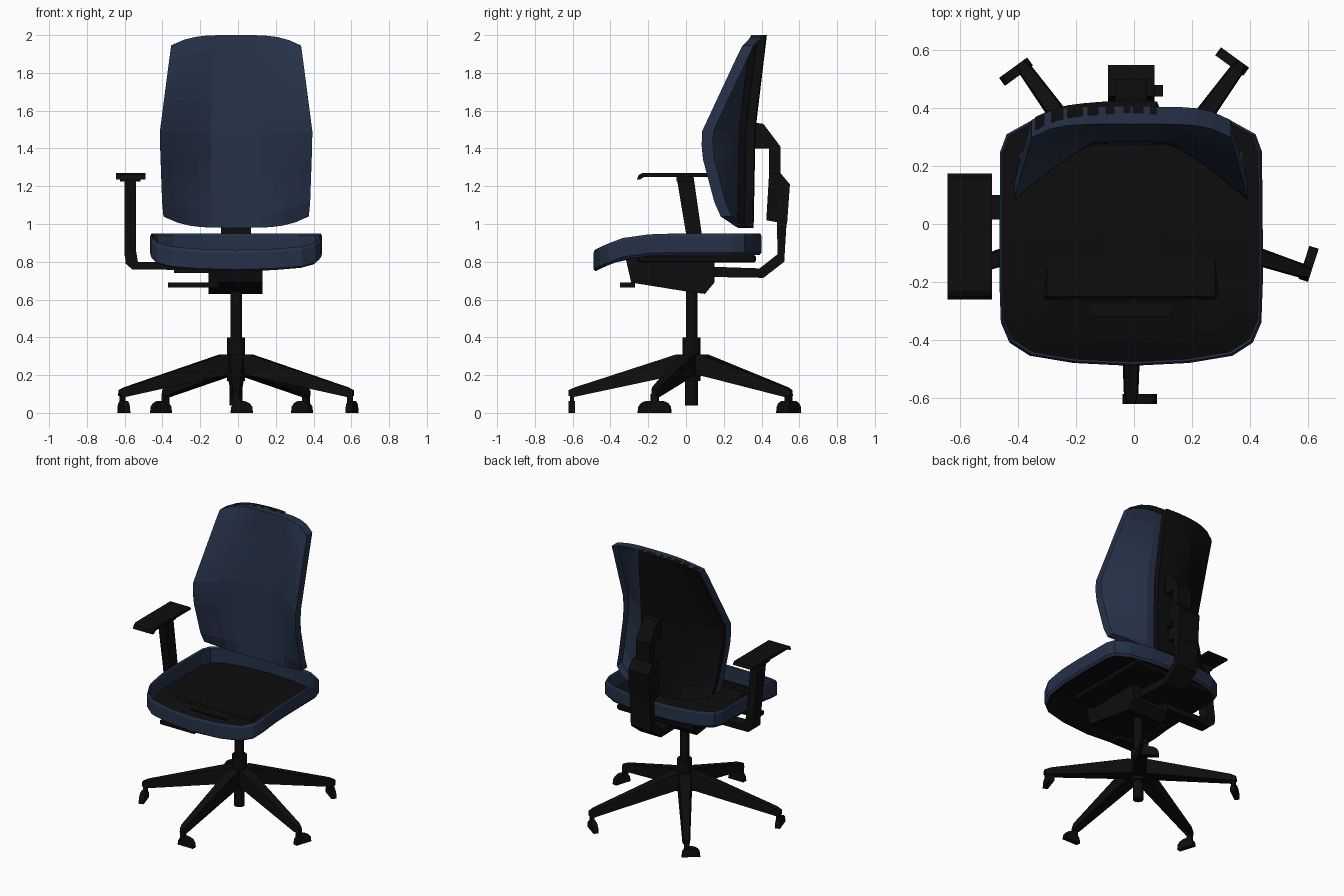
import bpy, bmesh, math
from mathutils import Matrix, Vector

if "Cube" in bpy.data.objects:
    bpy.data.objects.remove(bpy.data.objects["Cube"])

CX, CY = -0.01, 0.03          # column axis


def material(name, rgb):
    m = bpy.data.materials.new(name)
    m.diffuse_color = (*rgb, 1)
    m.use_nodes = True
    m.node_tree.nodes["Principled BSDF"].inputs["Base Color"].default_value = m.diffuse_color
    return m


BLUE = material("navy fabric", (0.019, 0.031, 0.064))
BLACK = material("black plastic", (0.004, 0.004, 0.004))


def finish(name, bm, mat):
    bmesh.ops.recalc_face_normals(bm, faces=bm.faces)
    me = bpy.data.meshes.new(name)
    bm.to_mesh(me)
    bm.free()
    me.materials.append(mat)
    ob = bpy.data.objects.new(name, me)
    bpy.context.collection.objects.link(ob)
    return ob


def lerp(table, t):
    if t <= table[0][0]:
        return table[0][1]
    for (a, p), (b, q) in zip(table, table[1:]):
        if t <= b:
            return p + (q - p) * (t - a) / (b - a)
    return table[-1][1]


def prism(name, pts, a, b, mat=BLACK, axis="x", matrix=None, bevel=0):
    """Extrude a 2D profile: (y, z) along x, or (x, z) along y."""
    bm = bmesh.new()
    put = (lambda p, d: (d, p[0], p[1])) if axis == "x" else (lambda p, d: (p[0], d, p[1]))
    face = bm.faces.new([bm.verts.new(put(p, a)) for p in pts])
    ext = bmesh.ops.extrude_face_region(bm, geom=[face])
    step = Vector(put((0, 0), b - a))
    bmesh.ops.translate(bm, vec=step, verts=[g for g in ext["geom"] if isinstance(g, bmesh.types.BMVert)])
    if bevel:
        bmesh.ops.bevel(bm, geom=bm.edges[:], offset=bevel, segments=1, affect="EDGES")
    if matrix:
        bm.transform(matrix)
    return finish(name, bm, mat)


def box(name, x, y, z, bevel=0):
    return prism(name, [(y[0], z[0]), (y[1], z[0]), (y[1], z[1]), (y[0], z[1])], *x, bevel=bevel)


def cylinder(name, r, z0, z1):
    bm = bmesh.new()
    bmesh.ops.create_cone(bm, cap_ends=True, segments=20, radius1=r, radius2=r, depth=z1 - z0,
                          matrix=Matrix.Translation((CX, CY, (z0 + z1) / 2)))
    ob = finish(name, bm, BLACK)
    for p in ob.data.polygons:
        p.use_smooth = len(p.vertices) == 4


# ---- seat: fabric side band around a dark pan, open on top
HALF = [(0, -.49), (.2, -.48), (.35, -.455), (.42, -.41), (.45, -.34), (.455, -.2), (.455, -.05),
        (.452, .25), (.43, .31), (.34, .36), (.18, .39), (0, .40)]
OUTLINE = HALF + [(-x, y) for x, y in HALF[-2:0:-1]]
TOP = [(-.49, .86), (-.44, .885), (-.34, .925), (-.2, .945), (-.05, .95), (.4, .95)]


def seat_ring(bm, s, drop):
    ring = []
    for x, y in OUTLINE:
        y = -.03 + (y + .03) * s
        ring.append(bm.verts.new((CX + x * s, y, lerp(TOP, y) - drop)))
    return ring


def bridge(bm, a, b):
    for i in range(len(a)):
        j = (i + 1) % len(a)
        bm.faces.new((a[i], a[j], b[j], b[i]))


bm = bmesh.new()
rings = [seat_ring(bm, *p) for p in ((.975, .115), (1, .10), (1, .015), (.985, 0), (.97, .01), (.97, .112))]
for a, b in zip(rings, rings[1:]):
    bridge(bm, a, b)
finish("seat_side_band", bm, BLUE)

bm = bmesh.new()
rings = [seat_ring(bm, s, .112) for s in (.975, .8, .5, .2)]
for a, b in zip(rings, rings[1:]):
    bridge(bm, a, b)
bm.faces.new(rings[-1])
finish("seat_pan", bm, BLACK)
box("seat_underplate", (-.31, .29), (-.26, .37), (.795, .836), .01)

# ---- backrest: concave fabric shell with a rim, and a dark panel on part of its rear
WIDTH = [(.98, .37), (1.06, .39), (1.48, .405), (1.94, .345), (2, .33)]
WING = [(.98, .24), (1.06, .165), (1.36, .085), (1.48, .08), (1.94, .295), (2, .345)]
MID = [(.98, .275), (1.5, .285), (2, .345)]


def back_patch(bm, u0, u1, nu, nv, off, bulge):
    grid = []
    for j in range(nv + 1):
        row = []
        for i in range(nu + 1):
            u = u0 + (u1 - u0) * i / nu
            lo, hi = .98 + .06 * u ** 4, 2 - .055 * u ** 4
            z = lo + (hi - lo) * j / nv
            f = max(0, (abs(u) - .3) / .7) ** 1.2
            y = lerp(MID, z) * (1 - f) + lerp(WING, z) * f
            row.append(bm.verts.new((CX + u * lerp(WIDTH, z), y + off + bulge * (1 - abs(u)), z)))
        grid.append(row)
    for a, b in zip(grid, grid[1:]):
        for i in range(nu):
            bm.faces.new((a[i], a[i + 1], b[i + 1], b[i]))


bm = bmesh.new()
back_patch(bm, -1, 1, 12, 12, 0, 0)
ext = bmesh.ops.extrude_edge_only(bm, edges=[e for e in bm.edges if e.is_boundary])
bmesh.ops.translate(bm, vec=(0, .06, 0), verts=[g for g in ext["geom"] if isinstance(g, bmesh.types.BMVert)])
finish("backrest_fabric_shell", bm, BLUE)

bm = bmesh.new()
back_patch(bm, -.97, .27, 8, 12, .062, .022)
ext = bmesh.ops.extrude_face_region(bm, geom=bm.faces[:])
bmesh.ops.translate(bm, vec=(0, -.045, 0), verts=[g for g in ext["geom"] if isinstance(g, bmesh.types.BMVert)])
finish("backrest_rear_panel", bm, BLACK)

# ---- back support: upper bracket, height sleeve, curved lower arm
prism("back_upper_bracket", [(.34, 1.54), (.41, 1.53), (.50, 1.41), (.50, 1.2), (.44, 1.2), (.44, 1.4), (.34, 1.4)],
      -.065, .045)
prism("back_height_sleeve", [(.44, 1.27), (.50, 1.27), (.55, 1.21), (.535, 1.0), (.425, 1.02)], -.09, .07)
prism("back_lower_arm", [(.535, 1.05), (.52, .80), (.41, .715), (.1, .72), (.1, .775), (.39, .765), (.485, .84),
                         (.48, 1.05)], -.09, .07)
box("sleeve_knob", (.06, .10), (.44, .48), (1.1, 1.14))

# ---- tilt mechanism with lever
prism("tilt_mechanism", [(-.32, .82), (-.29, .69), (.02, .64), (.10, .63), (.15, .69), (.15, .82)], -.155, .13)
box("tilt_lever", (-.37, -.1), (-.35, -.27), (.665, .69))
box("seat_slide_lever", (-.34, -.15), (-.13, -.08), (.74, .765))

# ---- single armrest on one side
prism("armrest_pad", [(-.26, 1.235), (-.25, 1.26), (-.23, 1.27), (.16, 1.27), (.175, 1.25), (-.22, 1.25),
                      (-.245, 1.235)], -.645, -.49)
prism("armrest_post", [(-.05, 1.25), (.04, 1.25), (.10, .83), (.02, .83)], -.60, -.54)
box("armrest_collar", (-.625, -.515), (-.05, .04), (1.225, 1.252))
prism("armrest_elbow", [(-.60, .86), (-.595, .79), (-.56, .76), (-.15, .755), (-.15, .795), (-.53, .80), (-.54, .86)],
      .015, .10, axis="y")

# ---- gas column
cylinder("column_lower", .034, .04, .2)
cylinder("column_sleeve", .048, .17, .40)
cylinder("column_piston", .03, .38, .66)

# ---- five-arm base with glides
SECTIONS = [(0, .04, .19, .31), (.08, .046, .2, .31), (.62, .025, .085, .135), (.652, .014, .09, .12)]
GLIDE = [(.03 + .06 * math.cos(math.pi * k / 8), .064 * math.sin(math.pi * k / 8) ** .7) for k in range(9)]
for k in range(5):
    turn = Matrix.Translation((CX, CY, 0)) @ Matrix.Rotation(math.radians(-90 + 72 * k), 4, "Z")
    bm = bmesh.new()
    loops = [[bm.verts.new(p) for p in ((r, -w, a), (r, w, a), (r, w * .8, b), (r, -w * .8, b))]
             for r, w, a, b in SECTIONS]
    for a, b in zip(loops, loops[1:]):
        bridge(bm, a, b)
    bm.faces.new(loops[0])
    bm.faces.new(loops[-1])
    bm.transform(turn)
    finish(f"base_leg_{k + 1}", bm, BLACK)
    prism(f"glide_{k + 1}", GLIDE, .618, .652, matrix=turn)
    prism(f"glide_stem_{k + 1}", [(-.015, .03), (.02, .03), (.02, .1), (-.015, .1)], .622, .645, matrix=turn)
